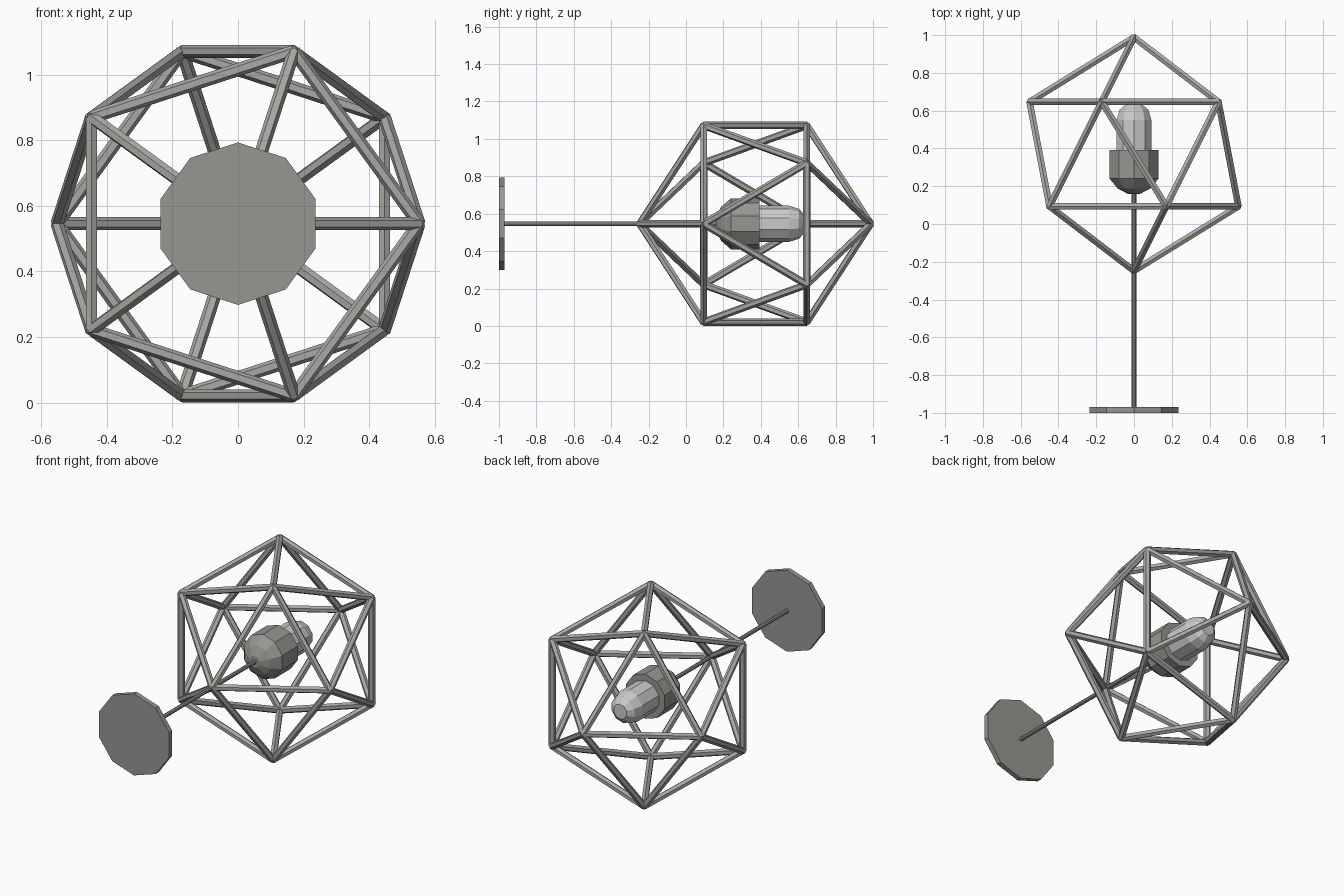
import bpy, bmesh
from math import sin, cos, pi, radians
from mathutils import Vector, Matrix

if "Cube" in bpy.data.objects:
    bpy.data.objects.remove(bpy.data.objects["Cube"])

ZC, YC, R = 0.546, 0.37, 0.618   # cage centre height, depth and radius


def material(name, rgb):
    m = bpy.data.materials.new(name)
    m.diffuse_color = (*rgb, 1)
    m.use_nodes = True
    m.node_tree.nodes["Principled BSDF"].inputs["Base Color"].default_value = m.diffuse_color
    return m


DARK = material("dark_metal", (0.31, 0.303, 0.288))
BAR = material("cage_metal", (0.40, 0.395, 0.38))
GLASS = material("bulb_glass", (0.75, 0.75, 0.74))


def finish(name, bm, mat):
    bmesh.ops.recalc_face_normals(bm, faces=bm.faces)
    me = bpy.data.meshes.new(name)
    bm.to_mesh(me)
    bm.free()
    me.materials.append(mat)
    ob = bpy.data.objects.new(name, me)
    bpy.context.collection.objects.link(ob)
    return ob


def lathe(name, profile, sides, mat):
    """Closed solid around the y axis from (y, radius) points."""
    bm = bmesh.new()
    rings = []
    for y, r in profile:
        rings.append([bm.verts.new((r * cos(a), y, ZC + r * sin(a)))
                      for a in (pi / 2 + 2 * pi * k / sides for k in range(sides))])
    for lo, hi in zip(rings, rings[1:]):
        for k in range(sides):
            n = (k + 1) % sides
            bm.faces.new((lo[k], lo[n], hi[n], hi[k]))
    bm.faces.new(rings[0])
    bm.faces.new(rings[-1])
    return finish(name, bm, mat)


def strut(bm, a, b, r, sides):
    d = b - a
    m = Matrix.Translation((a + b) / 2) @ d.to_track_quat('Z', 'Y').to_matrix().to_4x4()
    bmesh.ops.create_cone(bm, cap_ends=True, segments=sides, radius1=r, radius2=r,
                          depth=d.length, matrix=m)


# Icosahedral cage: two apexes on the y axis and two staggered rings of five
pts = [Vector((0, YC - R, ZC)), Vector((0, YC + R, ZC))]
ring_r, ring_y = R * 2 / 5 ** 0.5, R / 5 ** 0.5
for k in range(5):
    for side, off in ((-1, 0), (1, 36)):
        a = radians(72 * k + off)
        pts.append(Vector((ring_r * cos(a), YC + side * ring_y, ZC + ring_r * sin(a))))

edge = R * 1.0515
bm = bmesh.new()
for i, p in enumerate(pts):
    bmesh.ops.create_icosphere(bm, subdivisions=1, radius=0.017,
                               matrix=Matrix.Translation(p))
    for q in pts[i + 1:]:
        if (p - q).length < edge * 1.1:
            strut(bm, p, q, 0.02, 6)
finish("cage", bm, BAR)

# Wall plate and stem
lathe("wall_plate", [(-1, 0.248), (-0.97, 0.248)], 10, DARK)
lathe("stem", [(-0.98, 0.012), (0.19, 0.012)], 8, DARK)

# Lamp socket and bulb
lathe("socket", [(0.16, 0.035), (0.187, 0.09), (0.24, 0.136), (0.392, 0.136)], 10, DARK)
lathe("bulb", [(0.38, 0.097), (0.55, 0.097), (0.605, 0.08), (0.633, 0.045)], 10, GLASS)
